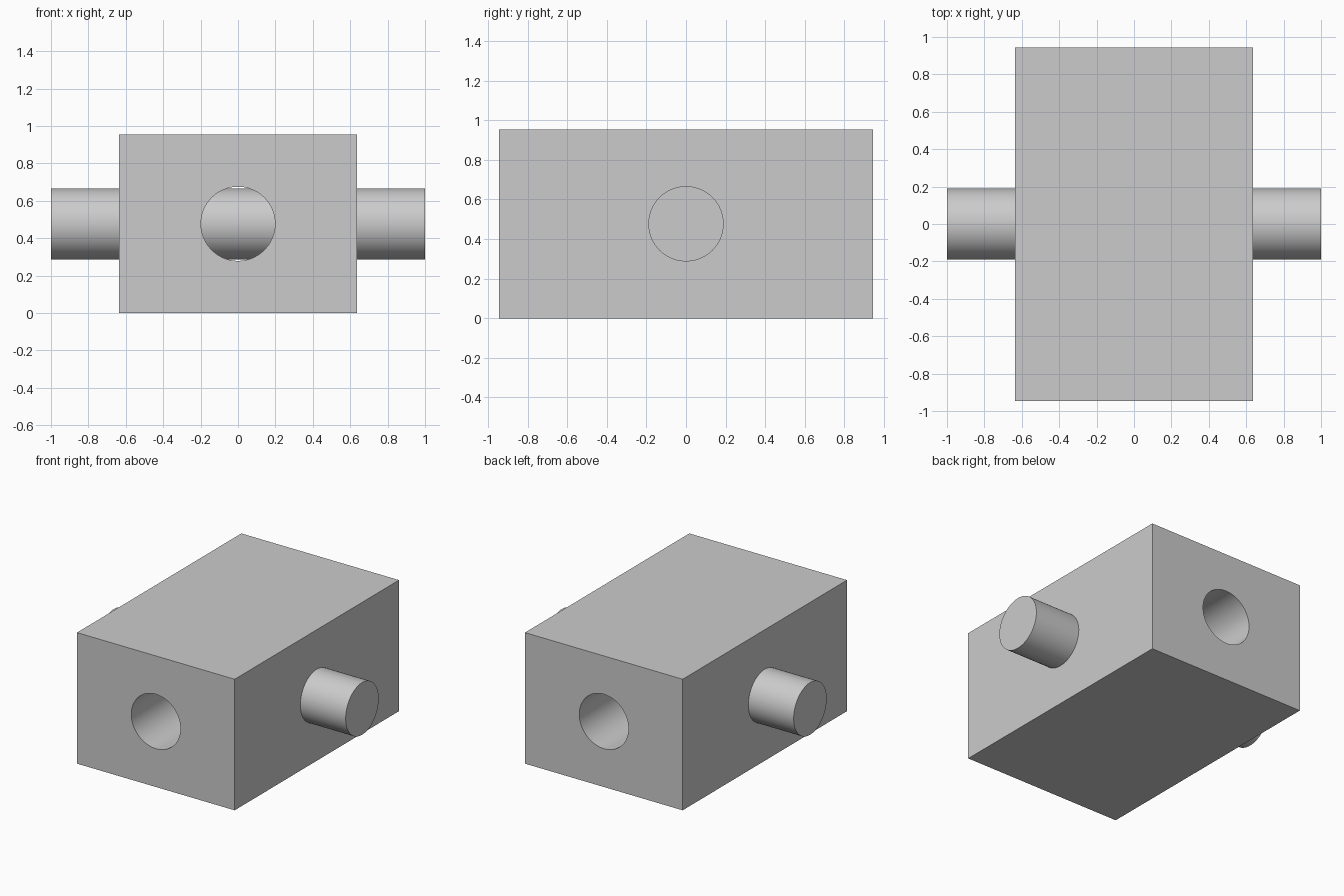
import bpy
import math

cube = bpy.data.objects.get("Cube")
if cube:
    bpy.data.objects.remove(cube, do_unlink=True)

WIDTH, DEPTH, HEIGHT = 1.27, 1.89, 0.954
MID = HEIGHT / 2

grey = bpy.data.materials.new("light_grey")
grey.use_nodes = True
colour = (0.6, 0.6, 0.6, 1)
grey.diffuse_color = colour
grey.node_tree.nodes["Principled BSDF"].inputs["Base Color"].default_value = colour


def cylinder(name, radius, length, rotation):
    bpy.ops.mesh.primitive_cylinder_add(vertices=96, radius=radius, depth=length,
                                        location=(0, 0, MID), rotation=rotation)
    obj = bpy.context.object
    obj.name = name
    obj.data.materials.append(grey)
    return obj


def smooth(obj):
    bpy.ops.object.select_all(action="DESELECT")
    obj.select_set(True)
    bpy.context.view_layer.objects.active = obj
    bpy.ops.object.shade_smooth_by_angle(angle=math.radians(30))


# Block
bpy.ops.mesh.primitive_cube_add(size=1, location=(0, 0, MID))
block = bpy.context.object
block.name = "block"
block.scale = (WIDTH, DEPTH, HEIGHT)
bpy.ops.object.transform_apply(location=False, rotation=False, scale=True)
block.data.materials.append(grey)

# Bore from front to back
cutter = cylinder("bore_cutter", 0.198, 2.4, (math.pi / 2, 0, 0))
cutter.hide_render = True
cut = block.modifiers.new("bore", "BOOLEAN")
cut.operation = "DIFFERENCE"
cut.solver = "EXACT"
cut.object = cutter
bpy.context.view_layer.objects.active = block
bpy.ops.object.modifier_apply(modifier=cut.name)
bpy.data.objects.remove(cutter, do_unlink=True)
smooth(block)

# Cross rod running through the block from side to side
smooth(cylinder("cross_rod", 0.19, 2.0, (0, math.pi / 2, 0)))
